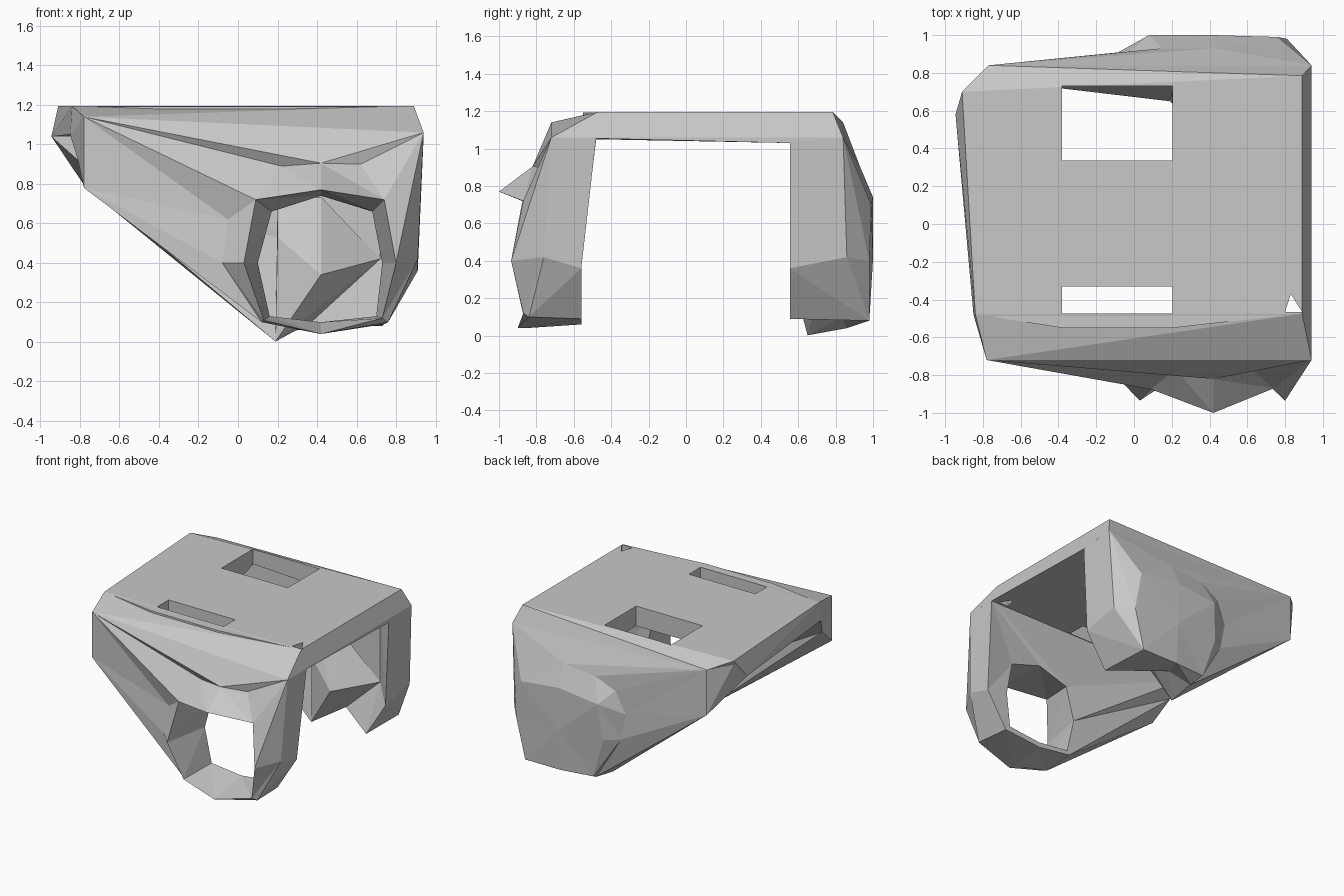
import bpy, bmesh

cube = bpy.data.objects.get("Cube")
if cube:
    bpy.data.objects.remove(cube, do_unlink=True)

grey = bpy.data.materials.new("plain_grey")
grey.use_nodes = True
grey.diffuse_color = (0.58, 0.58, 0.58, 1)
grey.node_tree.nodes["Principled BSDF"].inputs["Base Color"].default_value = grey.diffuse_color


def finish(name, bm):
    bmesh.ops.recalc_face_normals(bm, faces=bm.faces)
    mesh = bpy.data.meshes.new(name)
    bm.to_mesh(mesh)
    bm.free()
    mesh.materials.append(grey)
    obj = bpy.data.objects.new(name, mesh)
    bpy.context.collection.objects.link(obj)
    return obj


def hull(name, points):
    """Faceted solid wrapped around a few corner points."""
    bm = bmesh.new()
    for p in points:
        bm.verts.new(p)
    result = bmesh.ops.convex_hull(bm, input=bm.verts)
    spare = {v for v in result["geom_interior"] + result["geom_unused"]
             if isinstance(v, bmesh.types.BMVert)}
    bmesh.ops.delete(bm, geom=list(spare), context="VERTS")
    return finish(name, bm)


def ring_solid(name, loops):
    """Closed solid joining each loop to the next, last to first; loops may share corners."""
    bm = bmesh.new()
    corners = {p: bm.verts.new(p) for p in {p for loop in loops for p in loop}}
    for k, outer in enumerate(loops):
        inner = loops[(k + 1) % len(loops)]
        for i in range(len(outer)):
            j = (i + 1) % len(outer)
            for tri in ((outer[i], inner[i], inner[j]), (outer[i], inner[j], outer[j])):
                if len(set(tri)) == 3:
                    bm.faces.new([corners[p] for p in tri])
    return finish(name, bm)


def spread(up, upper_right, right, lower_right, low, lower_left, left, upper_left):
    """Eight corners spread over the eleven stations used by the walls."""
    return [upper_left, up, upper_right, upper_right, right, lower_right, low,
            lower_left, left, upper_left, upper_left]


def cut(target, outline):
    """Cut a prism-shaped opening down through the target."""
    cutter = hull("opening_cutter", [(x, y, z) for x, y in outline for z in (.9, 1.4)])
    cutter.hide_render = True
    mod = target.modifiers.new("opening", "BOOLEAN")
    mod.operation = "DIFFERENCE"
    mod.solver = "EXACT"
    mod.object = cutter
    bpy.context.view_layer.objects.active = target
    bpy.ops.object.modifier_apply(modifier=mod.name)
    bpy.data.objects.remove(cutter, do_unlink=True)


def rect(x0, x1, y0, y1):
    return [(x0, y0), (x1, y0), (x1, y1), (x0, y1)]


# Corners shared between the plate and walls
front_left, front_right = (-.78, -.72, 1.14), (.94, -.72, 1.06)
back_left, back_right = (-.77, .84, 1.14), (.94, .84, 1.06)
left_tip, left_front = (-.945, .58, 1.04), (-.85, -.48, 1.05)
back_low_left, inner_low_left = (-.77, .84, .78), (-.74, .76, .78)

# Top plate with chamfered borders and three openings
plate = hull("top_plate", [
    (-.91, .7, 1.195), (-.84, -.48, 1.195), (.89, -.475, 1.195), (.89, .785, 1.195),
    front_left, front_right, back_left, back_right, left_tip, left_front,
    (.94, -.56, 1.06), (.94, .56, 1.03)])
cut(plate, rect(-.38, .205, .335, .73))
cut(plate, rect(-.38, .205, -.475, -.33))
cut(plate, [(.8, -.465), (.89, -.465), (.83, -.37)])

# Raised lip in front of the narrow slot, with tapering ends
hull("slot_lip", [(x, y, z) for x, y in rect(-.38, .205, -.55, -.475) for z in (1.155, 1.193)]
     + [(-.83, -.48, 1.193), (.88, -.475, 1.193)])

# Front wall: stations run clockwise from the top around the opening
f_up, f_ur, f_right, f_lr = (.42, -1, .77), (.74, -.87, .72), (.8, -.935, .4), (.73, -.87, .12)
f_low, f_ll, f_left, f_ul = (.42, -.9, .04), (.13, -.87, .11), (.03, -.935, .4), (.09, -.875, .72)
face = spread(front_right, front_right, (.91, -.76, .42), (.76, -.84, .1),
              (.42, -.86, .04), (.12, -.84, .1), (-.78, -.72, .78), front_left)
collar = [(.22, -.77, .89), (.42, -.82, .905), (.62, -.77, .9), f_ur, f_right, f_lr, f_low,
          f_ll, (-.08, -.82, .4), (-.05, -.8, .62), f_ul]
rim = spread(f_up, f_ur, f_right, f_lr, f_low, f_ll, f_left, f_ul)
opening = spread(*[(x, -.56, z) for x, z in [
    (.42, .74), (.68, .66), (.73, .4), (.7, .13),
    (.42, .1), (.16, .13), (.1, .4), (.17, .66)]])
inside = spread((.94, -.48, 1.06), (.94, -.48, 1.06), (.91, -.56, .36), (.74, -.56, .09),
                (.42, -.56, .06), (.14, -.56, .1), (-.81, -.555, .92), left_front)
ring_solid("front_wall", [face, collar, rim, opening, inside])

# Back wall: same layout, with a bulging dome outside, and a leg and pocket inside
b_ur, b_right, b_lr, b_low = (.76, .99, .7), (.81, .98, .4), (.73, .98, .08), (.42, .98, .08)
b_ll, b_ul = (.15, .95, .09), (.08, 1, .7)
pocket_low, pocket_ll, pocket_ul = (.37, .83, .1), (.19, .65, .002), (-.78, .74, 1.08)
pocket_ur, pocket_right = (.72, .76, 1.05), (.72, .76, .42)
face = spread(back_right, back_right, (.91, .86, .42), b_lr,
              b_low, (.19, .86, .04), back_low_left, back_left)
collar = [(.15, .93, .88), (.42, .93, .905), (.62, .92, .9), b_ur, b_right, b_lr, b_low,
          b_ll, (-.06, .9, .42), (-.1, .9, .63), (-.02, .915, .8)]
rim = spread((.42, 1, .74), b_ur, b_right, b_lr, b_low, b_ll, (.05, .97, .41), b_ul)
inside = spread(pocket_ur, (.94, .555, 1.04), (.91, .555, .36), (.74, .555, .09),
                pocket_low, pocket_ll, inner_low_left, pocket_ul)
pocket = spread(pocket_ur, pocket_ur, pocket_right, pocket_right,
                pocket_low, pocket_ll, inner_low_left, pocket_ul)
ring_solid("back_wall", [[(.3, .74, .5)] * len(rim), pocket, inside, face, collar, rim,
                         [(.42, 1, .41)] * len(rim)])

# Gusset between the back wall and the plate's left edge
hull("left_gusset", [left_tip, (-.91, .7, 1.17), back_low_left, back_left,
                     inner_low_left, (-.81, .57, .92), (-.5, .74, 1.08)])

# Faceted block standing out on the inside of the back wall
hull("inner_block", [(.42, .56, .34), (.2, .7, .7), (.42, .72, .735), pocket_right,
                     pocket_low, pocket_ll, (.2, .64, .53), (.3, .85, .3)])
